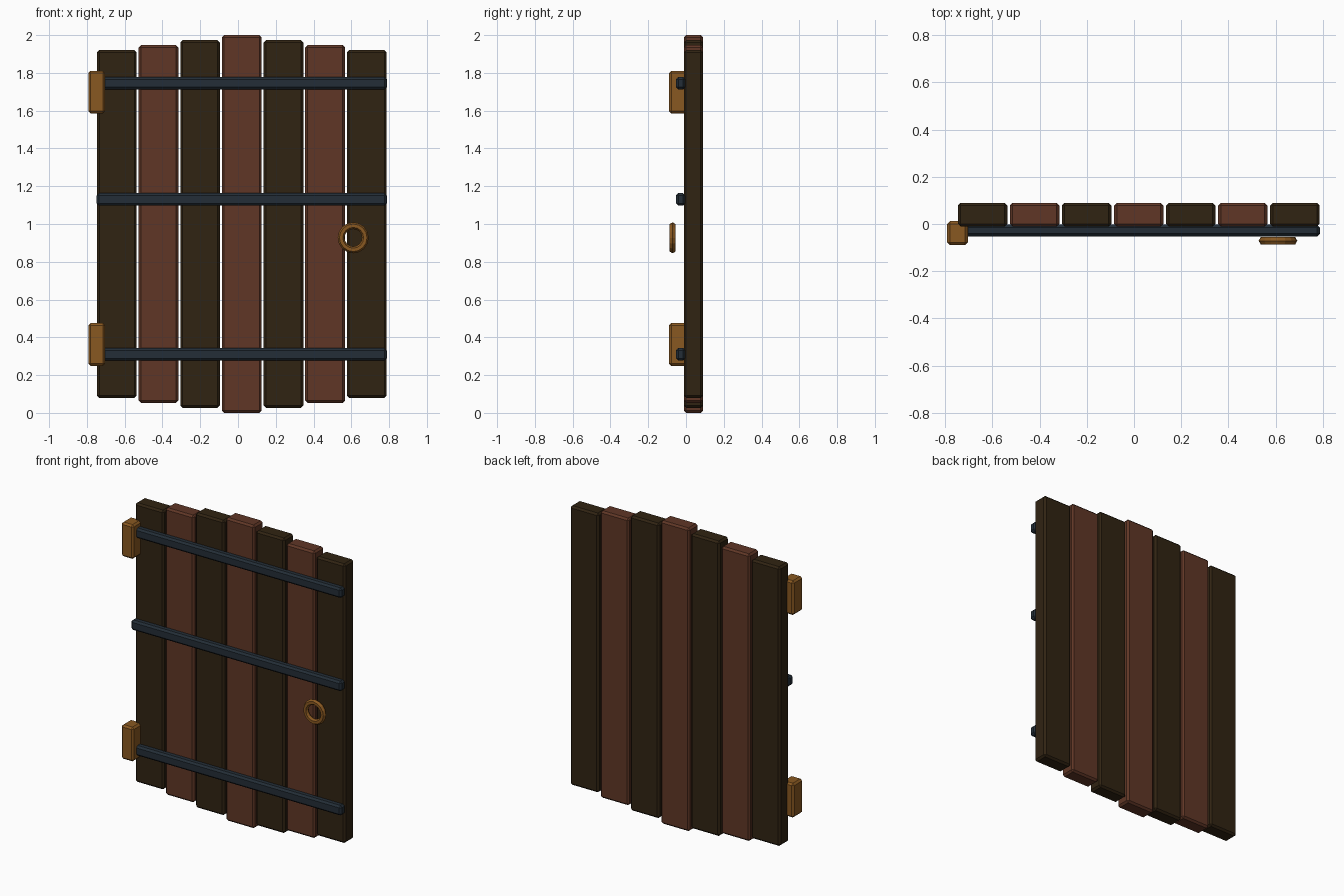
import bpy, bmesh, math

if "Cube" in bpy.data.objects:
    bpy.data.objects.remove(bpy.data.objects["Cube"])


def material(name, r, g, b):
    m = bpy.data.materials.new(name)
    m.diffuse_color = (r, g, b, 1.0)
    m.use_nodes = True
    m.node_tree.nodes["Principled BSDF"].inputs["Base Color"].default_value = m.diffuse_color
    return m


DARK = material("dark wood", 0.030, 0.017, 0.006)
BROWN = material("red brown wood", 0.115, 0.037, 0.019)
IRON = material("blue grey iron", 0.017, 0.027, 0.038)
BRASS = material("brass", 0.25, 0.098, 0.015)


def box(name, x0, x1, y0, y1, z0, z1, mat, bevel=0.012):
    """Chamfered box between the given limits."""
    bm = bmesh.new()
    bmesh.ops.create_cube(bm, size=1.0)
    for v in bm.verts:
        v.co = ((x0 + x1) / 2 + v.co.x * (x1 - x0),
                (y0 + y1) / 2 + v.co.y * (y1 - y0),
                (z0 + z1) / 2 + v.co.z * (z1 - z0))
    bmesh.ops.bevel(bm, geom=bm.edges[:], offset=bevel, segments=1,
                    affect='EDGES', profile=0.5)
    bmesh.ops.recalc_face_normals(bm, faces=bm.faces[:])
    me = bpy.data.meshes.new(name)
    bm.to_mesh(me)
    bm.free()
    me.materials.append(mat)
    ob = bpy.data.objects.new(name, me)
    bpy.context.collection.objects.link(ob)
    return ob


# Seven planks, tallest in the middle, alternating wood colours
for i in range(7):
    cx = 0.02 + (i - 3) * 0.2205
    inset = (0.0, 0.027, 0.053, 0.079)[abs(i - 3)]
    box(f"plank_{i + 1}", cx - 0.105, cx + 0.105, -0.011, 0.09,
        inset, 2.0 - inset, DARK if i % 2 == 0 else BROWN)

# Three iron straps across the front
for name, z in (("lower", 0.31), ("middle", 1.13), ("upper", 1.745)):
    box(f"{name}_strap", -0.748, 0.788, -0.053, -0.003, z - 0.033, z + 0.033, IRON)

# Two hinge blocks on the left edge
for name, z in (("lower", 0.362), ("upper", 1.698)):
    box(f"{name}_hinge", -0.792, -0.704, -0.09, 0.012, z - 0.113, z + 0.113, BRASS)

# Ring handle
bpy.ops.mesh.primitive_torus_add(major_segments=16, minor_segments=6,
                                 major_radius=0.064, minor_radius=0.018,
                                 location=(0.61, -0.071, 0.927),
                                 rotation=(math.pi / 2, 0, 0))
ring = bpy.context.object
ring.name = "ring_handle"
ring.data.materials.append(BRASS)
